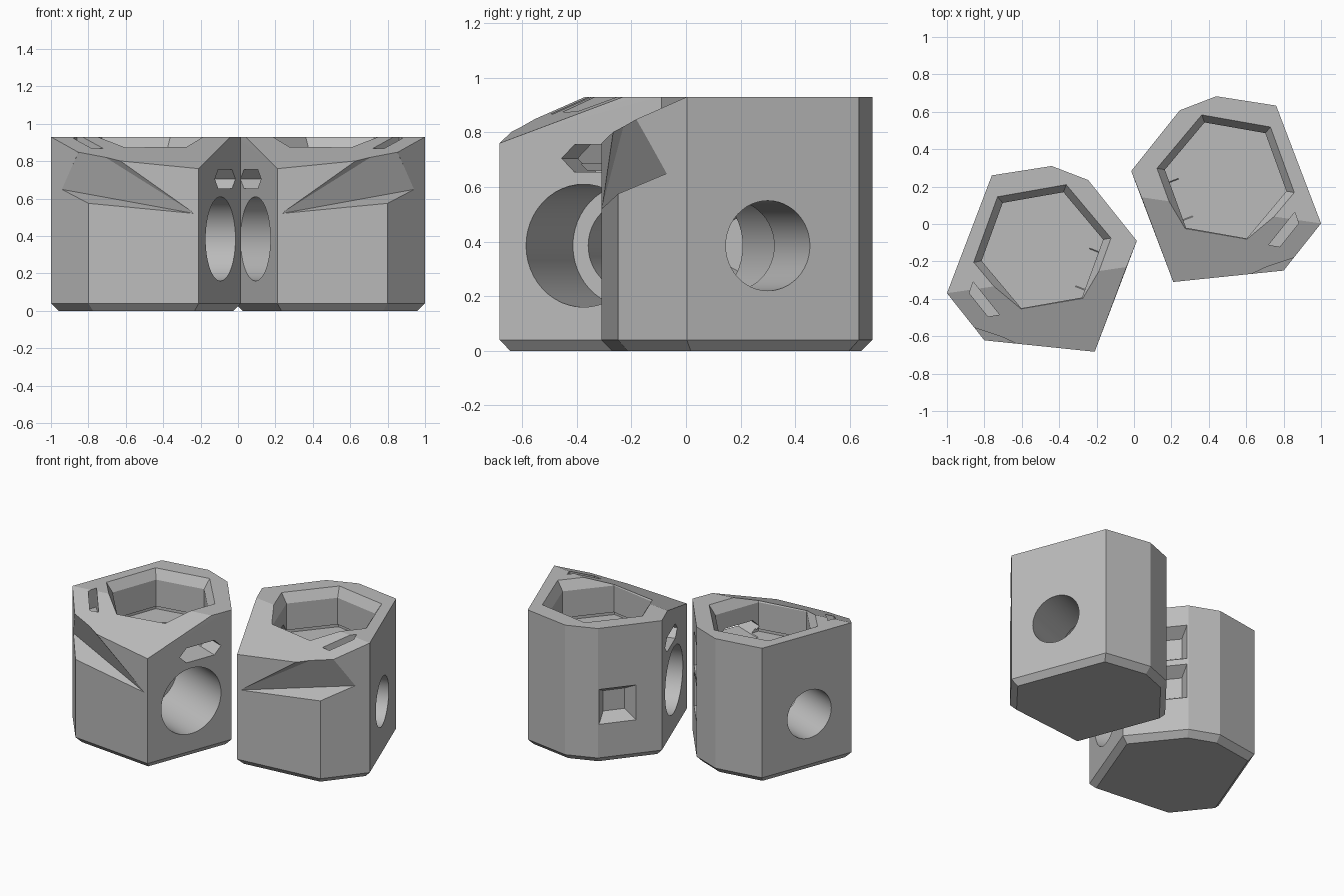
import bpy, bmesh, math
from mathutils import Vector as V

if "Cube" in bpy.data.objects:
    bpy.data.objects.remove(bpy.data.objects["Cube"])

grey = bpy.data.materials.new("light_grey")
grey.diffuse_color = (0.5, 0.5, 0.5, 1)
grey.use_nodes = True
grey.node_tree.nodes["Principled BSDF"].inputs["Base Color"].default_value = grey.diffuse_color

OUTLINE = [(-1, -.37), (-.76, .26), (-.44, .31), (-.245, .235),
           (.015, -.09), (-.21, -.683), (-.80, -.622)]
HINGE = [(-1, -.37), (-.04, -.23)]      # line where the top starts to slope
HEX = V((-.49, -.14, 0))                # pocket centre
ACROSS = V((.934, -.356, 0))            # bore axis, towards the wide mouth
ALONG = V((.356, .934, 0))              # along the bore faces
UP = V((0, 0, 1))
MOUTH = V((-.095, -.375, .385))         # wide bore mouth centre


def top_z(x, y):
    d = (x + .04) * .144 - (y + .23) * .99
    return .93 - .4 * max(d, 0)


def hull(name, pts, side):
    """Convex solid around points; side -1 is left, +1 the mirrored copy."""
    bm = bmesh.new()
    for p in pts:
        bm.verts.new((-side * p[0], p[1] + (.373 if side > 0 else 0), p[2]))
    r = bmesh.ops.convex_hull(bm, input=bm.verts)
    bmesh.ops.delete(bm, geom=[v for v in bm.verts if not v.link_faces], context='VERTS')
    bmesh.ops.dissolve_limit(bm, angle_limit=.01, verts=bm.verts, edges=bm.edges)
    bmesh.ops.recalc_face_normals(bm, faces=bm.faces)
    me = bpy.data.meshes.new(name)
    bm.to_mesh(me)
    bm.free()
    me.materials.append(grey)
    ob = bpy.data.objects.new(name, me)
    bpy.context.collection.objects.link(ob)
    return ob


def ring(c, r, a, b, n, phase=0):
    return [c + r * (math.cos(t) * a + math.sin(t) * b)
            for t in (phase + 2 * math.pi * i / n for i in range(n))]


def bore(r, d0, d1):
    return [p for d in (d0, d1) for p in ring(MOUTH - ACROSS * d, r, ALONG, UP, 48)]


def upright(r0, z0, r1, z1, n, phase=0):
    X, Y = V((1, 0, 0)), V((0, 1, 0))
    return (ring(HEX + UP * z0, r0, X, Y, n, phase) +
            ring(HEX + UP * z1, r1, X, Y, n, phase))


def body_points():
    pts = [(x, y, top_z(x, y)) for x, y in OUTLINE + HINGE]
    pts += [(x, y, .04) for x, y in OUTLINE]
    # chamfered foot
    pts += [(-.49 + (x + .49) * .92, -.19 + (y + .19) * .92, 0) for x, y in OUTLINE]
    return pts


def notch_points():
    A, B = V((-.23, -.682, .52)), V((-.944, -.443, .65))
    C, D, E = V((-.80, -.622, .575)), V((-.856, -.55, .84)), V((-.65, -.6375, .80))
    C2 = C + .2 * (C - A) + (C - B)
    return [A, B, D + .3 * (D - B), E + .3 * (E - A), C2, C2 + UP * .6, V((-1, -.85, 1.1))]


def pit_points(z):
    t, n = V((.625, -.78, 0)), V((.78, .625, 0))
    c = V((-.245, .235, z)) + t * .128
    return [c + n * d + t * (h * i) + UP * (h * j)
            for d, h in ((-.08, .07), (.05, .151))
            for i in (-1, 1) for j in (-1, 1)]


def cable_points():
    c = V((-.07, -.31, .705))
    prof = [(-.155, 0), (-.105, .05), (.105, .05), (.155, 0), (.105, -.05), (-.105, -.05)]
    return [c + ALONG * a + UP * b + ACROSS * d for a, b in prof for d in (.06, -.22)]


def build(name, side, pits):
    block = hull(name, body_points(), side)
    ph = math.radians(10)
    cuts = [
        notch_points(),
        bore(.225, -.1, .48),                         # wide bore
        bore(.165, .4, 1.0),                          # narrow bore
        upright(.33, .66, .33, 1.0, 6, ph),           # hex pocket
        upright(.35, .66, .35, .685, 6, ph),          # undercut at its floor
        upright(.328, .865, .39, .955, 6, ph),        # bevelled rim
        upright(.145, .657, .145, .70, 40),           # shallow disc in the floor
        cable_points(),                               # side slot
        [(x, y, z) for x, y in ((-.88, -.37), (-.86, -.31), (-.72, -.485), (-.78, -.495))
         for z in (.80, 1.0)],                        # slot in the sloped top
    ] + [pit_points(z) for z in pits]
    bpy.context.view_layer.objects.active = block
    for pts in cuts:
        cutter = hull("cutter", pts, side)
        cutter.hide_render = True
        m = block.modifiers.new("cut", 'BOOLEAN')
        m.operation, m.solver, m.object = 'DIFFERENCE', 'EXACT', cutter
        bpy.ops.object.modifier_apply(modifier=m.name)
        bpy.data.objects.remove(cutter)
    bpy.ops.object.select_all(action='DESELECT')
    block.select_set(True)
    bpy.ops.object.shade_smooth_by_angle(angle=math.radians(15))


build("left_block", -1, (.39, .67))
build("right_block", 1, (.39,))
